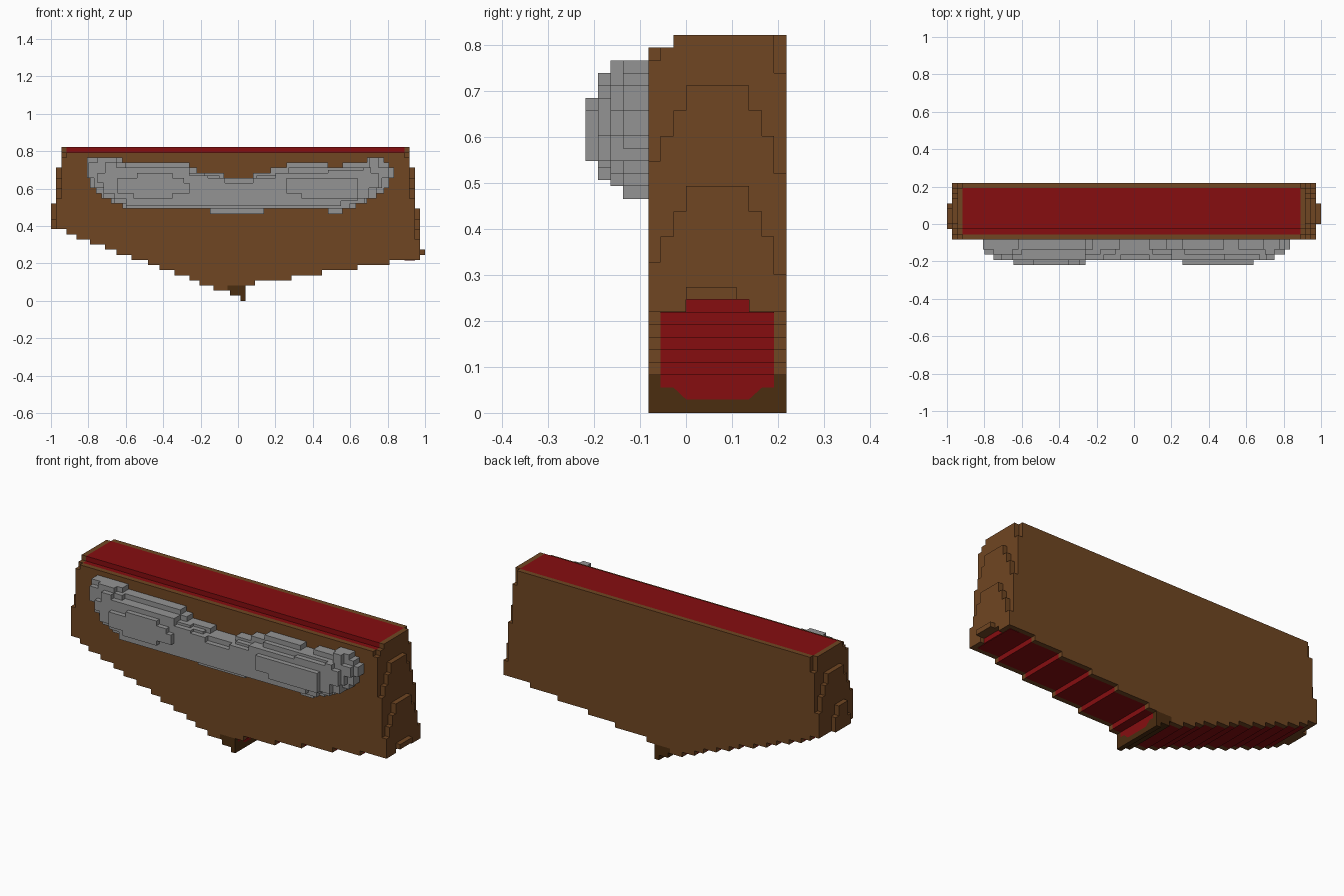
import bpy, bmesh

cube = bpy.data.objects.get("Cube")
if cube:
    bpy.data.objects.remove(cube, do_unlink=True)

U = 2 / 73  # side of one block


def material(name, rgb):
    m = bpy.data.materials.new(name)
    m.use_nodes = True
    m.diffuse_color = (*rgb, 1)
    bsdf = m.node_tree.nodes["Principled BSDF"]
    bsdf.inputs["Base Color"].default_value = (*rgb, 1)
    bsdf.inputs["Roughness"].default_value = 0.9
    return m


BROWN = material("brown wood", (0.162, 0.061, 0.016))
DARK = material("dark brown wood", (0.070, 0.026, 0.005))
RED = material("deep red", (0.238, 0.004, 0.005))
GREY = material("grey stone", (0.296, 0.296, 0.296))


def prism(name, outline, axis, a, b, mat):
    """Extrude a flat outline from a to b: axis 'y' takes (x, z), 'x' takes (y, z)."""
    bm = bmesh.new()
    place = (lambda p, d: (p[0], d, p[1])) if axis == 'y' else (lambda p, d: (d, p[0], p[1]))
    face = bm.faces.new([bm.verts.new(place(p, a)) for p in outline])
    ext = bmesh.ops.extrude_face_region(bm, geom=[face])
    shift = (0, b - a, 0) if axis == 'y' else (b - a, 0, 0)
    bmesh.ops.translate(bm, vec=shift, verts=[v for v in ext["geom"] if isinstance(v, bmesh.types.BMVert)])
    bmesh.ops.recalc_face_normals(bm, faces=bm.faces)
    me = bpy.data.meshes.new(name)
    bm.to_mesh(me)
    bm.free()
    me.materials.append(mat)
    ob = bpy.data.objects.new(name, me)
    bpy.context.collection.objects.link(ob)
    return ob


def rect(a0, a1, z0, z1):
    return [(a0, z0), (a1, z0), (a1, z1), (a0, z1)]


def stairs(steps, end):
    """Turn (start, height) steps into a stepped line finishing at end."""
    pts = []
    for i, (s, z) in enumerate(steps):
        e = steps[i + 1][0] if i + 1 < len(steps) else end
        pts += [(s, z), (e, z)]
    return pts


def stepped(top, bottom, end):
    return stairs(top, end) + stairs(bottom, end)[::-1]


# Block grid positions
Y0, Y1, Y2 = -0.082, -0.055, -0.027     # front wall, ledge, main core
Y3, Y4 = 0.192, 0.219                   # back wall
XL, XR = -0.918, 0.890
TOP = 30 * U

# Stepped underside: steep fine steps on one side, shallow long ones on the other
left_x = [XL, -0.918, -0.863, -0.79, -0.71, -0.65, -0.57, -0.48, -0.42, -0.34, -0.26, -0.205, -0.13]
left = [(x, (14 - i) * U) for i, x in enumerate(left_x)][1:]
right = [(x, (3 + i) * U) for i, x in enumerate([0.04, 0.09, 0.285, 0.45, 0.64, 0.81])]
core_bottom = left + right
wall_bottom = left + [(-0.055, 3 * U)] + right[1:]

prism("front_wall", stepped([(XL, 29 * U)], wall_bottom, XR), 'y', Y0, Y1, BROWN)
prism("back_wall", stepped([(XL, TOP)], wall_bottom, XR), 'y', Y3, Y4, BROWN)
prism("core_ledge", stepped([(XL, 29 * U)], core_bottom, XR), 'y', Y1, Y2, RED)
prism("core", stepped([(XL, TOP)], core_bottom, XR), 'y', Y2, Y3, RED)

# Keel under the lowest point
for name, a, b in (("front_keel_patch", Y0, Y1), ("back_keel_patch", Y3, Y4)):
    prism(name, rect(-0.055, 0.04, 2 * U, 3 * U), 'y', a, b, DARK)
prism("keel", [(Y0, U), (Y4, U), (Y4, 2 * U), (0.165, 2 * U), (0.137, U + 0.002),
               (0, U + 0.002), (-0.027, 2 * U), (Y0, 2 * U)], 'x', -0.042, 0.04, DARK)
prism("keel_core", [(-0.027, 2 * U), (0, U + 0.002), (0.137, U + 0.002), (0.165, 2 * U)],
      'x', -0.042, 0.04, RED)
prism("keel_tip", rect(Y0, Y4, 0, U), 'x', 0.013, 0.04, DARK)

# Layered end caps
def cap(bottom):
    return [(Y0, bottom), (Y4, bottom), (Y4, 27 * U), (Y3, 27 * U), (Y3, TOP),
            (Y2, TOP), (Y2, 29 * U), (Y1, 29 * U), (Y1, 28 * U), (Y0, 28 * U)]


def arch(top, bottom):
    """Stepped arch in blocks of height; the back shoulder sits one block lower."""
    t = top * U
    line = [(Y0, t - 6 * U), (Y1, t - 4 * U), (Y2, t - 2 * U), (0, t),
            (0.137, t - 2 * U), (0.165, t - 4 * U), (Y3, t - 7 * U)]
    return stepped(line, [(Y0, bottom)], Y4)


prism("left_end_cap", cap(8 * U), 'x', XR, 0.918, BROWN)
prism("left_end_arch", arch(26, 8 * U), 'x', 0.918, 0.945, BROWN)
prism("left_end_low_arch", [p for p in arch(18, 8 * U)[:-2]]
      + [(Y4, 8 * U), (0.137, 8 * U), (0.137, 9 * U), (0, 9 * U), (0, 8 * U), (Y0, 8 * U)],
      'x', 0.945, 0.973, BROWN)
prism("left_end_knob", rect(0, 0.11, 9 * U, 10 * U), 'x', 0.973, 1.0, BROWN)
prism("left_end_red_riser", rect(0, 0.137, 8 * U, 9 * U), 'x', 0.945, 0.948, RED)
prism("left_end_red_base", rect(Y1, Y3, 8 * U - 0.002, 8 * U), 'x', XR, 0.945, RED)
prism("right_end_cap", cap(14 * U), 'x', -0.945, XL, BROWN)
prism("right_end_arch", arch(26, 14 * U), 'x', -0.973, -0.945, BROWN)
prism("right_end_low_arch", stepped([(Y2, 16 * U), (0, 19 * U), (0.082, 17 * U)],
                                    [(Y2, 14 * U)], 0.11), 'x', -1.0, -0.973, BROWN)

# Grey relief on the front, built up in four layers
base_top = [(-0.808, 28), (-0.617, 27), (-0.26, 26), (-0.22, 25), (-0.15, 25), (-0.075, 24),
            (0.08, 25), (0.175, 26), (0.26, 27), (0.48, 26), (0.56, 27), (0.69, 28),
            (0.78, 27), (0.808, 26)]
base_bottom = [(-0.808, 24), (-0.79, 22), (-0.76, 21), (-0.73, 20), (-0.68, 19), (-0.617, 18),
               (-0.15, 17), (0.14, 18), (0.48, 17), (0.56, 18), (0.63, 19), (0.69, 20),
               (0.74, 21), (0.78, 22), (0.808, 24)]
second_top = [(-0.80, 27), (-0.75, 28), (-0.65, 27), (-0.60, 26), (-0.26, 25), (-0.18, 24.5),
              (-0.10, 24), (0.10, 24.5), (0.20, 25), (0.27, 26), (0.70, 28), (0.75, 26)]
second_bottom = [(-0.80, 24), (-0.77, 22), (-0.72, 20), (-0.66, 19), (-0.60, 18), (0.60, 19),
                 (0.68, 20), (0.74, 22), (0.77, 24)]
third_top = [(-0.75, 25), (-0.71, 27), (-0.65, 26), (-0.26, 24.5), (-0.16, 24), (-0.07, 23),
             (0.08, 24), (0.20, 25), (0.48, 25.5), (0.67, 26), (0.71, 25)]
third_bottom = [(-0.75, 23), (-0.72, 21), (-0.66, 20), (-0.60, 18.5), (0.55, 19.5), (0.64, 20),
                (0.70, 22)]
in_units = lambda steps: [(x, z * U) for x, z in steps]
for name, top, bottom, end, a, b in (
        ("relief_base", base_top, base_bottom, 0.835, -0.137, Y0),
        ("relief_second", second_top, second_bottom, 0.808, -0.164, -0.137),
        ("relief_third", third_top, third_bottom, 0.75, -0.192, -0.164),
        ("relief_right_pad", [(-0.645, 24), (-0.54, 25), (-0.35, 24), (-0.29, 23)],
         [(-0.645, 21), (-0.56, 20), (-0.35, 21)], -0.26, -0.219, -0.192),
        ("relief_left_pad", [(0.26, 24)], [(0.26, 21), (0.34, 20)], 0.64, -0.219, -0.192)):
    prism(name, stepped(in_units(top), in_units(bottom), end), 'y', a, b, GREY)
